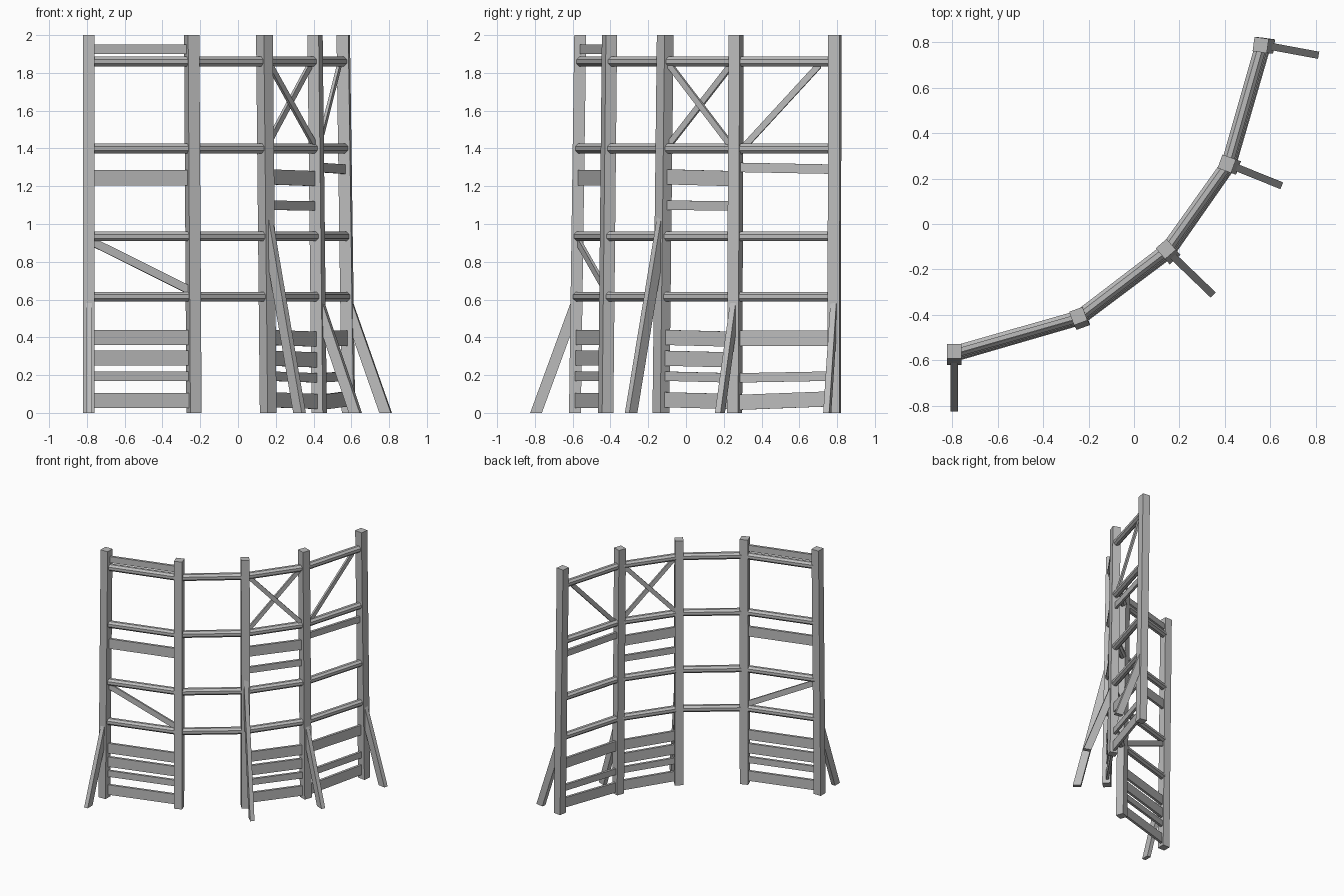
import bpy, bmesh, math
from mathutils import Vector

cube = bpy.data.objects.get("Cube")
if cube:
    bpy.data.objects.remove(cube)

wood = bpy.data.materials.new("grey_timber")
wood.use_nodes = True
wood.diffuse_color = (0.5, 0.5, 0.5, 1)
wood.node_tree.nodes["Principled BSDF"].inputs["Base Color"].default_value = (0.5, 0.5, 0.5, 1)
UP = Vector((0, 0, 1))


def loft(name, ring, start, end):
    """Sweep a ring of offset vectors straight from start to end, with caps."""
    bm = bmesh.new()
    a = [bm.verts.new(start + o) for o in ring]
    b = [bm.verts.new(end + o) for o in ring]
    n = len(ring)
    for i in range(n):
        j = (i + 1) % n
        bm.faces.new((a[i], a[j], b[j], b[i]))
    bm.faces.new(a[::-1])
    bm.faces.new(b)
    bmesh.ops.recalc_face_normals(bm, faces=bm.faces)
    mesh = bpy.data.meshes.new(name)
    bm.to_mesh(mesh)
    bm.free()
    mesh.materials.append(wood)
    obj = bpy.data.objects.new(name, mesh)
    bpy.context.collection.objects.link(obj)
    return obj


def rectangle(u, v, width, height):
    return [u * (sx * width / 2) + v * (sz * height / 2)
            for sx, sz in ((-1, -1), (1, -1), (1, 1), (-1, 1))]


# Posts: foot xy, head xy, turn in degrees
POSTS = [((-0.79, -0.588), (-0.79, -0.56), 0),
         ((-0.233, -0.425), (-0.245, -0.405), 20),
         ((0.16, -0.133), (0.14, -0.11), 41),
         ((0.43, 0.257), (0.408, 0.265), 70),
         ((0.585, 0.785), (0.557, 0.787), 82)]


def post_point(i, z):
    foot, head, _ = POSTS[i]
    return Vector((*foot, 0)).lerp(Vector((*head, 2)), z / 2)


for i, (_, _, turn) in enumerate(POSTS):
    t = math.radians(turn)
    u = Vector((math.cos(t), math.sin(t), 0))
    loft(f"post_{i}", rectangle(u, UP.cross(u), 0.063, 0.063),
         post_point(i, 0), post_point(i, 2))


def span(bay, z0, z1):
    """End points on two neighbouring posts and the bay's horizontal normal."""
    a, b = post_point(bay, z0), post_point(bay + 1, z1)
    normal = (b - a).cross(UP).normalized()
    return a, b, normal


# Round rails in every bay
for bay in range(4):
    for z in (0.615, 0.935, 1.4, 1.86):
        a, b, n = span(bay, z, z)
        ring = [(n * math.cos(k * math.pi / 4 + math.pi / 8)
                 + UP * math.sin(k * math.pi / 4 + math.pi / 8)) * 0.028 for k in range(8)]
        loft(f"rail_{bay}", ring, a, b)

# Planks: height at each end, board width
PLANKS = {
    0: [(1.925, 1.925, 0.05), (1.245, 1.245, 0.08), (0.4, 0.4, 0.08),
        (0.29, 0.29, 0.08), (0.195, 0.195, 0.05), (0.065, 0.065, 0.08)],
    2: [(1.25, 1.24, 0.08), (1.1, 1.095, 0.05), (0.4, 0.39, 0.08),
        (0.29, 0.28, 0.08), (0.195, 0.185, 0.05), (0.07, 0.06, 0.08)],
    3: [(1.3, 1.29, 0.05), (0.395, 0.395, 0.08), (0.185, 0.195, 0.05),
        (0.055, 0.075, 0.08)]}
for bay, boards in PLANKS.items():
    for z0, z1, width in boards:
        a, b, n = span(bay, z0, z1)
        loft(f"plank_{bay}", rectangle(n, UP, 0.02, width), a, b)

# Diagonal braces: bay, start height, end height, end fraction, sideways offset
for bay, z0, z1, reach, shift in ((0, 0.915, 0.64, 1, 0), (2, 1.88, 1.39, 1, 0.008),
                                  (2, 1.39, 1.88, 1, -0.008), (3, 1.36, 1.85, 0.86, 0)):
    a, b, n = span(bay, z0, z1)
    b = a.lerp(b, reach)
    b.z = z1
    loft(f"brace_{bay}", rectangle(n, UP, 0.016, 0.048), a + n * shift, b + n * shift)

# Raking props: post, foot tip xy, top height
for i, tip, top in ((0, (-0.79, -0.825), 0.6), (2, (0.348, -0.312), 1.06),
                    (3, (0.65, 0.168), 0.6), (4, (0.812, 0.742), 0.6)):
    base = post_point(i, top)
    base.z = 0
    out = Vector((*tip, 0)) - base
    reach = out.length
    out.normalize()
    foot = 0.062
    inner = 0.025
    drop = top * foot / (reach - inner)
    ring = [out * inner + UP * top, out * reach, out * (reach - foot),
            out * inner + UP * (top - drop)]
    side = UP.cross(out) * 0.016
    loft(f"prop_{i}", ring, base - side, base + side)
